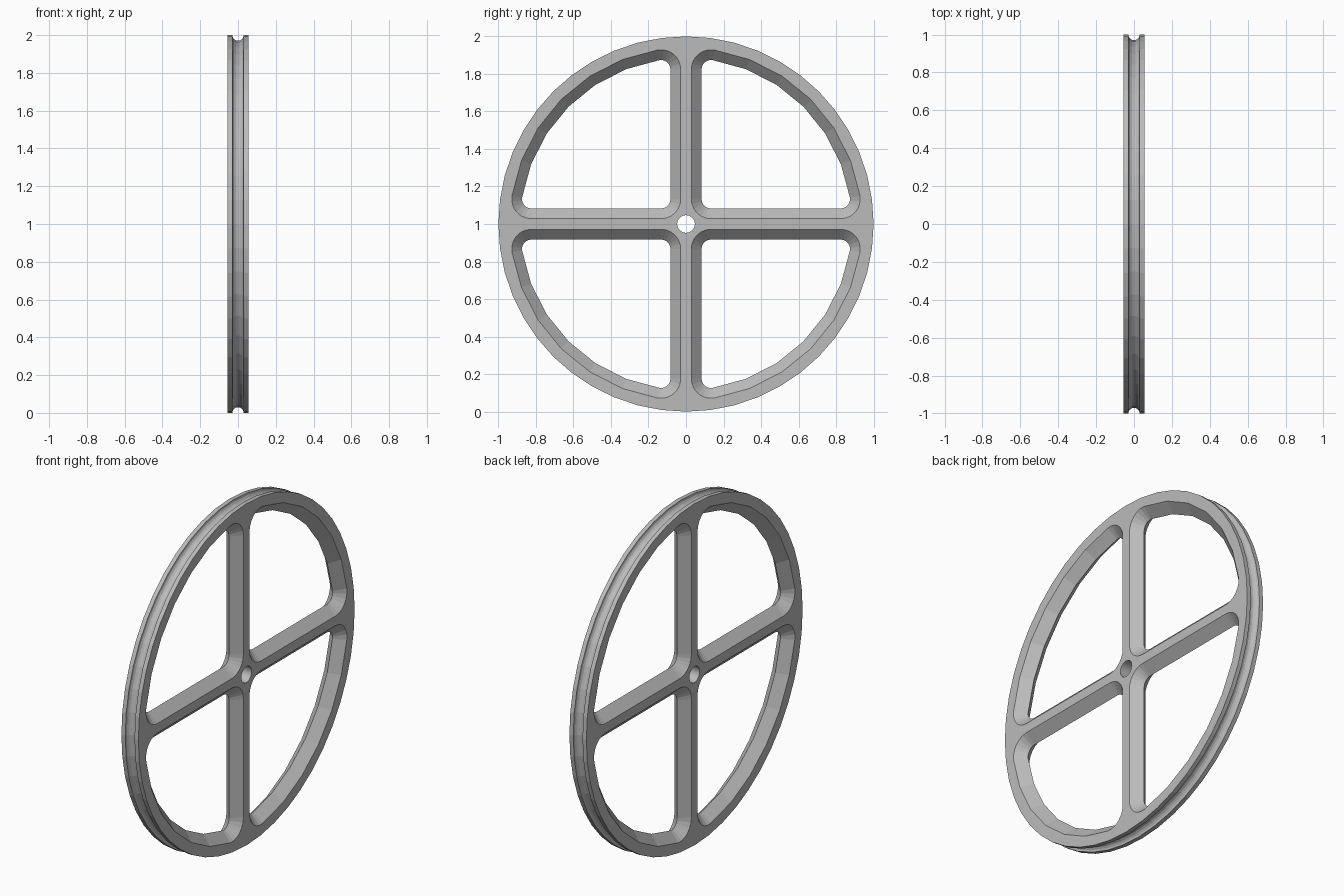
import bpy, bmesh
from math import sin, cos, pi, atan2, hypot, sqrt
from mathutils import Matrix

cube = bpy.data.objects.get("Cube")
if cube:
    bpy.data.objects.remove(cube, do_unlink=True)

HALF = 0.055          # half the wheel thickness
SEGMENTS = 48         # sides of the rim
GROOVE = 0.03         # groove radius
BORE = 0.047          # axle hole radius

grey = bpy.data.materials.new("grey metal")
grey.use_nodes = True
grey.diffuse_color = (0.5, 0.5, 0.5, 1)
grey.node_tree.nodes["Principled BSDF"].inputs["Base Color"].default_value = (0.5, 0.5, 0.5, 1)


def make_object(name, bm):
    bmesh.ops.recalc_face_normals(bm, faces=bm.faces)
    mesh = bpy.data.meshes.new(name)
    bm.to_mesh(mesh)
    bm.free()
    mesh.materials.append(grey)
    obj = bpy.data.objects.new(name, mesh)
    bpy.context.collection.objects.link(obj)
    return obj


def bridge(bm, a, b):
    for i in range(len(a)):
        j = (i + 1) % len(a)
        bm.faces.new((a[i], a[j], b[j], b[i]))


def disc():
    """Grooved disc with an axle hole, turned around the x axis."""
    groove = [(GROOVE * cos(pi * i / 8), 1 - GROOVE * sin(pi * i / 8)) for i in range(9)]
    profile = [(HALF, BORE), (HALF, 1)] + groove + [(-HALF, 1), (-HALF, BORE)]
    bm = bmesh.new()
    rings = []
    for x, r in profile:
        angles = [2 * pi * i / SEGMENTS for i in range(SEGMENTS)]
        rings.append([bm.verts.new((x, r * cos(t), r * sin(t))) for t in angles])
    for i, ring in enumerate(rings):
        bridge(bm, ring, rings[(i + 1) % len(rings)])
    return make_object("wheel", bm)


def window_outline(grow):
    """Quarter-sector opening with rounded corners, widened by grow."""
    corner, radius, reach = 0.133, 0.05 + grow, 0.835
    far = sqrt(reach ** 2 - corner ** 2)
    tilt = atan2(corner, far)
    points = []

    def arc(cy, cz, r, start, end, steps):
        for i in range(steps + 1):
            t = start + (end - start) * i / steps
            points.append((cy + r * cos(t), cz + r * sin(t)))

    arc(corner, corner, radius, 1.5 * pi, pi, 6)
    arc(corner, far, radius, pi, pi / 2 - tilt, 6)
    arc(0, 0, reach + radius, pi / 2 - tilt, tilt, 6)
    arc(far, corner, radius, tilt, -pi / 2, 6)
    # drop the doubled points where the rim arc meets its corners
    return [p for i, p in enumerate(points)
            if hypot(p[0] - points[i - 1][0], p[1] - points[i - 1][1]) > 1e-5]


def window_cutters():
    """Four openings, narrowest at mid thickness and flaring to both faces."""
    depth = HALF + 0.01
    bm = bmesh.new()
    for k in range(4):
        turn = Matrix.Rotation(k * pi / 2, 3, 'X')
        rings = []
        for x in (-depth, 0, depth):
            outline = window_outline(abs(x))
            ring = [bm.verts.new((x, y, z)) for y, z in outline]
            bmesh.ops.rotate(bm, verts=ring, matrix=turn)
            rings.append(ring)
        bridge(bm, rings[0], rings[1])
        bridge(bm, rings[1], rings[2])
        bm.faces.new(rings[0])
        bm.faces.new(rings[2])
    return make_object("window_cutters", bm)


# Cut the windows to leave the rim, hub and four bevelled spokes
wheel = disc()
cutters = window_cutters()
cut = wheel.modifiers.new("windows", 'BOOLEAN')
cut.operation = 'DIFFERENCE'
cut.solver = 'EXACT'
cut.object = cutters
bpy.context.view_layer.objects.active = wheel
wheel.select_set(True)
bpy.ops.object.modifier_apply(modifier=cut.name)
bpy.data.objects.remove(cutters, do_unlink=True)

# Stand the wheel on the ground
wheel.location.z = 1
